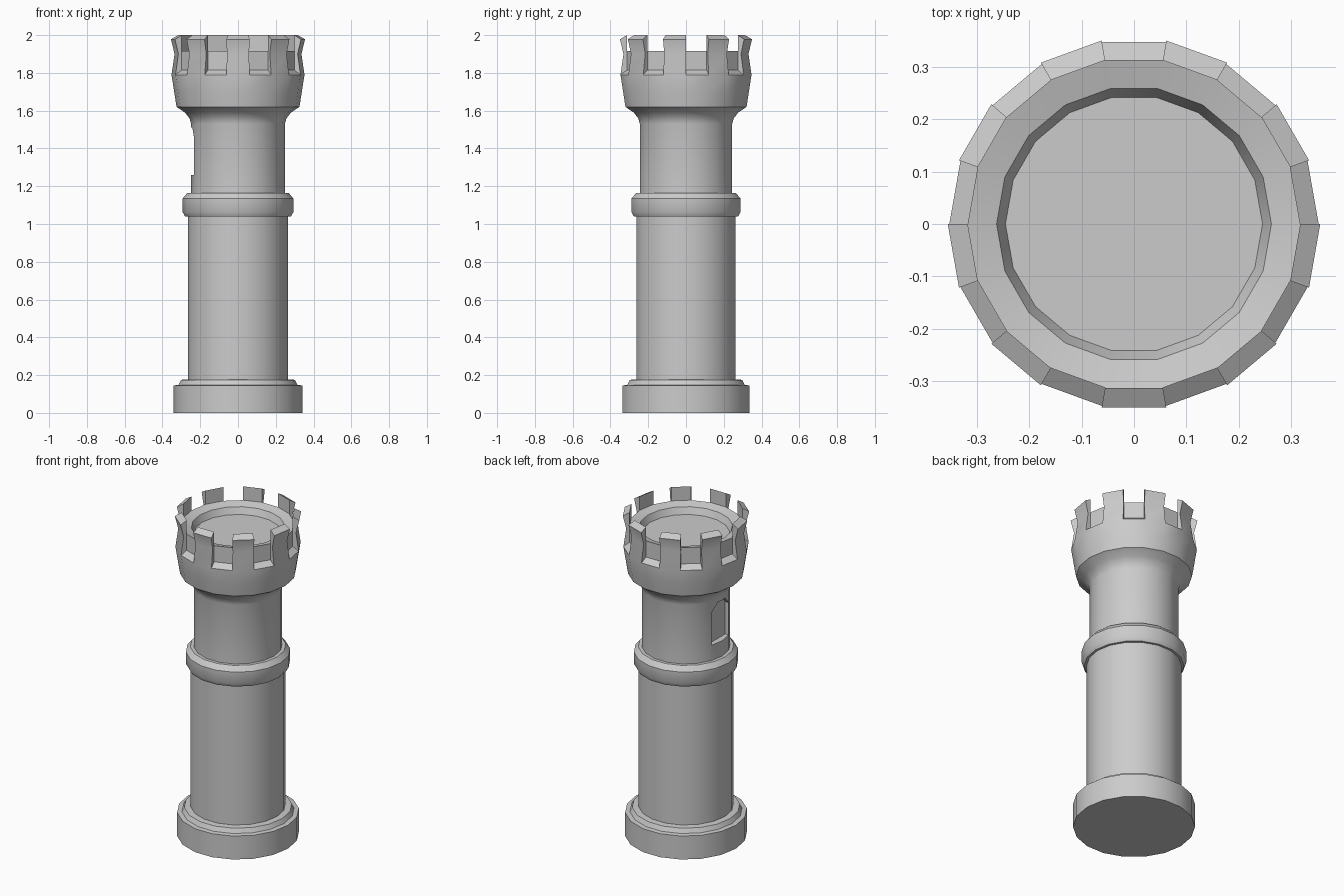
import bpy, bmesh
from math import cos, sin, radians

if "Cube" in bpy.data.objects:
    bpy.data.objects.remove(bpy.data.objects["Cube"])

SIDES = 18

# Outer profile (radius, height) from the foot up to the crown's lip
outer = [(0.342, 0), (0.342, 0.145), (0.315, 0.148), (0.302, 0.175), (0.266, 0.178),
         (0.266, 1.04), (0.28, 1.04), (0.293, 1.063), (0.293, 1.135), (0.268, 1.165),
         (0.248, 1.165), (0.248, 1.53), (0.257, 1.56), (0.281, 1.59), (0.325, 1.62),
         (0.327, 1.63), (0.338, 1.70), (0.352, 1.79)]
notch_foot = (0.317, 1.815)                              # sloped sill of each gap
merlon = [(0.336, 1.90), (0.355, 1.978), (0.317, 2.0)]   # raised tooth
inner = [(0.317, 1.915), (0.262, 1.90), (0.245, 1.86)]   # ledge and sunken floor

bm = bmesh.new()


def ring(point):
    r, z = point
    return [bm.verts.new((r * cos(radians(360 / SIDES * i)),
                          r * sin(radians(360 / SIDES * i)), z)) for i in range(SIDES)]


def strip(rings, i):
    """Join neighbouring rings with one quad each on side i."""
    j = (i + 1) % SIDES
    for a, b in zip(rings, rings[1:]):
        bm.faces.new((a[i], a[j], b[j], b[i]))


R_out = [ring(p) for p in outer]
R_foot = ring(notch_foot)
R_mer = [ring(p) for p in merlon]
R_in = [ring(p) for p in inner]

# Turned body; every second side of the crown is a tooth, the others are gaps
for i in range(SIDES):
    strip(R_out, i)
    strip(R_in, i)
    is_tooth = i % 2 == 1
    middle = R_mer if is_tooth else [R_foot]
    strip([R_out[-1]] + middle + [R_in[0]], i)
    bm.faces.new([R_out[-1][i]] + [r[i] for r in R_mer] + [R_in[0][i], R_foot[i]])
bm.faces.new(R_out[0])
bm.faces.new(R_in[-1])
bmesh.ops.delete(bm, geom=[v for v in bm.verts if not v.link_faces], context='VERTS')
bmesh.ops.recalc_face_normals(bm, faces=bm.faces)
mesh = bpy.data.meshes.new("castle_tower")
bm.to_mesh(mesh)
bm.free()
tower = bpy.data.objects.new("castle_tower", mesh)
bpy.context.collection.objects.link(tower)

# Window recess on the left side
shape = [(-0.083, 1.26), (0.083, 1.26), (0.083, 1.46), (0.035, 1.51),
         (-0.035, 1.51), (-0.083, 1.46)]
bm = bmesh.new()
face = bm.faces.new([bm.verts.new((-0.21, y, z)) for y, z in shape])
ext = bmesh.ops.extrude_face_region(bm, geom=[face])
bmesh.ops.translate(bm, vec=(-0.2, 0, 0),
                    verts=[g for g in ext["geom"] if isinstance(g, bmesh.types.BMVert)])
bmesh.ops.recalc_face_normals(bm, faces=bm.faces)
cut_mesh = bpy.data.meshes.new("window_cutter")
bm.to_mesh(cut_mesh)
bm.free()
cutter = bpy.data.objects.new("window_cutter", cut_mesh)
bpy.context.collection.objects.link(cutter)
cutter.hide_render = True

mod = tower.modifiers.new("window", 'BOOLEAN')
mod.operation = 'DIFFERENCE'
mod.solver = 'EXACT'
mod.object = cutter
bpy.context.view_layer.objects.active = tower
tower.select_set(True)
bpy.ops.object.modifier_apply(modifier=mod.name)
bpy.data.objects.remove(cutter)

# Smooth round walls, crisp ledges
bpy.ops.object.shade_smooth_by_angle(angle=radians(30))
